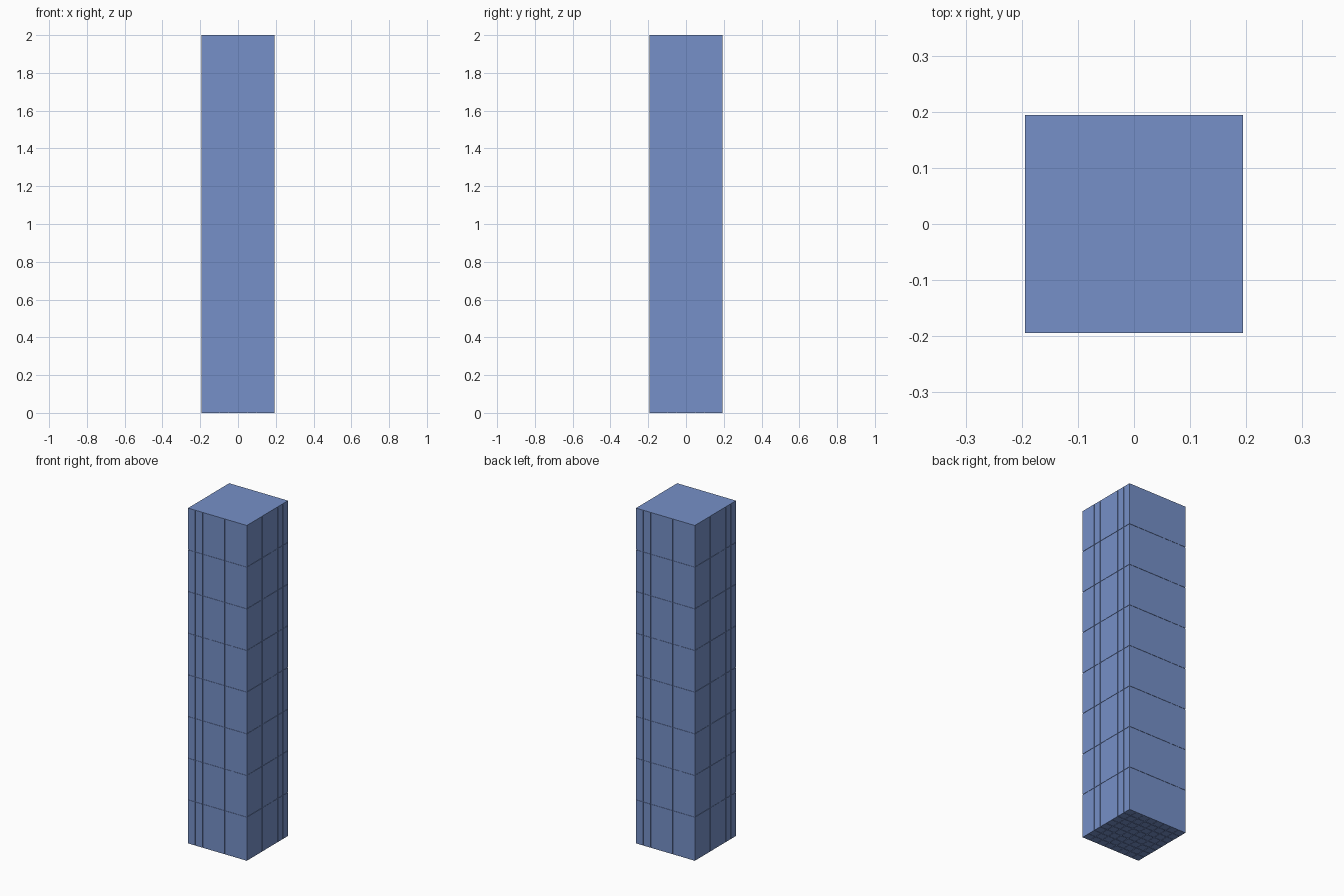
import bpy, bmesh
from mathutils import Matrix

if "Cube" in bpy.data.objects:
    bpy.data.objects.remove(bpy.data.objects["Cube"])

HALF = 0.194          # half width of the tower
N = 8                 # bays per side and storeys
BASE = 0.012          # thickness of the base grid
SKIN = 0.002          # panel relief
GAP = 0.002           # seam width
BAY = 2 * HALF / N
STOREY = (2.0 - BASE) / N


def add_box(bm, lo, hi):
    size = [b - a for a, b in zip(lo, hi)]
    mid = [(a + b) / 2 for a, b in zip(lo, hi)]
    bmesh.ops.create_cube(bm, size=1, matrix=Matrix.Translation(mid) @ Matrix.Diagonal((*size, 1)))


def make(name, bm):
    mesh = bpy.data.meshes.new(name)
    bm.to_mesh(mesh)
    bm.free()
    ob = bpy.data.objects.new(name, mesh)
    bpy.context.collection.objects.link(ob)
    ob.data.materials.append(blue)
    return ob


blue = bpy.data.materials.new("blue")
blue.diffuse_color = (0.18, 0.28, 0.58, 1)
blue.use_nodes = True
blue.node_tree.nodes["Principled BSDF"].inputs["Base Color"].default_value = blue.diffuse_color

# Solid inner core
bm = bmesh.new()
c = HALF - SKIN
add_box(bm, (-c, -c, SKIN), (c, c, 1.999))
make("tower_core", bm)

# Plain top cap
bm = bmesh.new()
add_box(bm, (-HALF, -HALF, 1.996), (HALF, HALF, 2.0))
make("top_cap", bm)

# Raised facade panels: 8 bays by 8 storeys on each of four sides
for name, turn in (("front", 0), ("right", 1), ("back", 2), ("left", 3)):
    bm = bmesh.new()
    for i in range(N):
        x0 = -HALF + i * BAY + (GAP / 2 if i else 0)
        x1 = -HALF + (i + 1) * BAY - (GAP / 2 if i < N - 1 else 0)
        for k in range(N):
            z0 = BASE + k * STOREY + (GAP / 2 if k else 0)
            z1 = BASE + (k + 1) * STOREY - (GAP / 2 if k < N - 1 else 0.004)
            add_box(bm, (x0, -HALF, z0), (x1, -c, z1))
    bmesh.ops.rotate(bm, verts=bm.verts, matrix=Matrix.Rotation(turn * 1.5707963, 3, 'Z'))
    make(name + "_panels", bm)

# Base grid of square pads on the underside
bm = bmesh.new()
for i in range(N):
    for j in range(N):
        x0 = -HALF + i * BAY + (GAP / 2 if i else 0)
        x1 = -HALF + (i + 1) * BAY - (GAP / 2 if i < N - 1 else 0)
        y0 = -HALF + j * BAY + (GAP / 2 if j else 0)
        y1 = -HALF + (j + 1) * BAY - (GAP / 2 if j < N - 1 else 0)
        add_box(bm, (x0, y0, 0), (x1, y1, BASE))
make("base_pads", bm)
